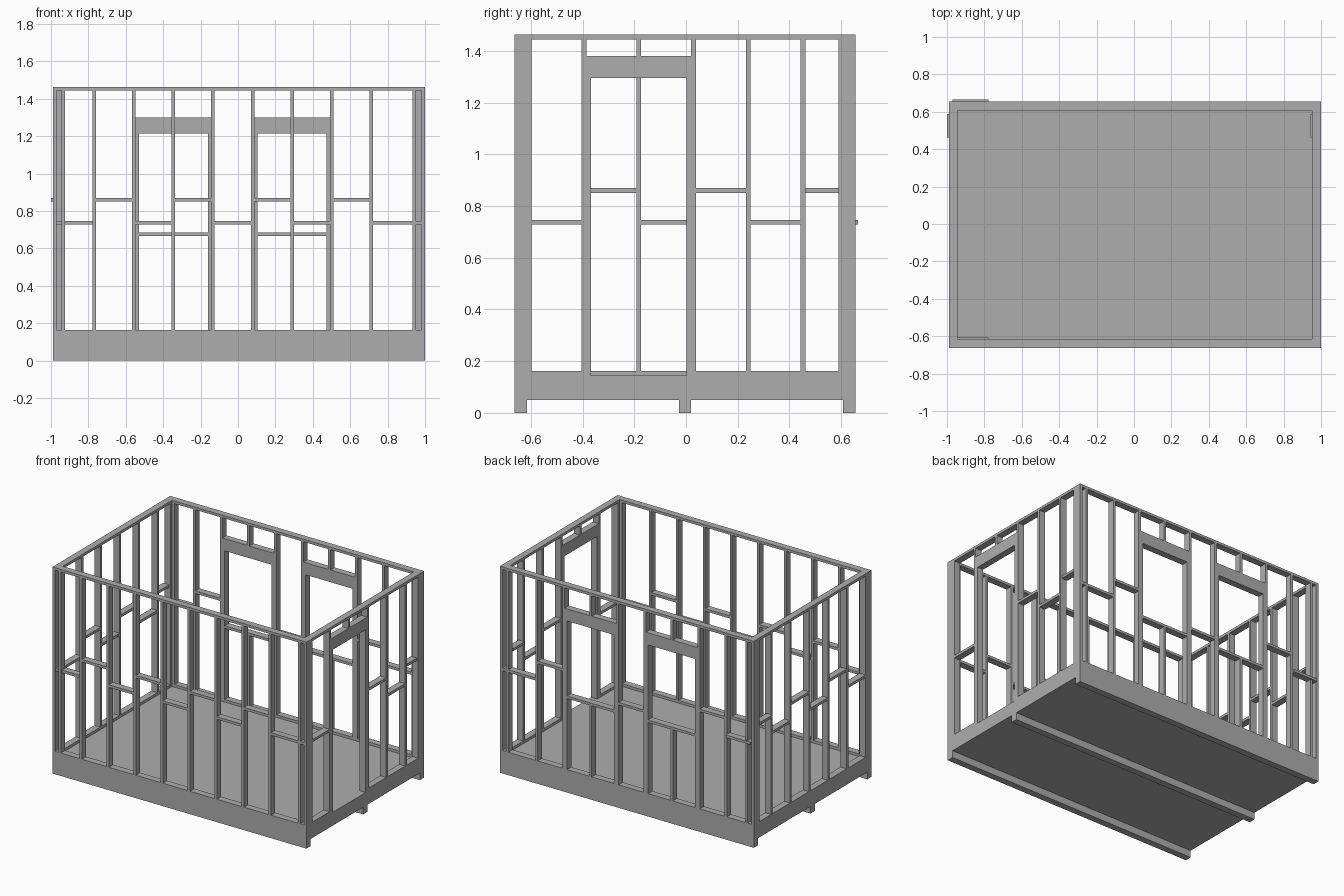
import bpy, bmesh
from mathutils import Matrix, Vector

cube = bpy.data.objects.get("Cube")
if cube:
    bpy.data.objects.remove(cube, do_unlink=True)

T, D = 0.0185, 0.0475            # timber thickness and wall depth
X0, X1, Y0, Y1 = -0.99, 1.0, -0.663, 0.655
FLOOR, TOP = 0.144, 1.463        # floor surface and top of walls
BASE, HEAD = FLOOR + T, TOP - T  # stud ends
STEP = 0.2117                    # stud spacing
SLIP = 0.01                      # misplaced nogging offset

grey = bpy.data.materials.new("timber_grey")
grey.use_nodes = True
colour = (0.42, 0.42, 0.42, 1)
grey.diffuse_color = colour
grey.node_tree.nodes["Principled BSDF"].inputs["Base Color"].default_value = colour


def timbers(name, boxes):
    """One object made of boxes, each given by its low and high corners."""
    bm = bmesh.new()
    for lo, hi in boxes:
        lo, hi = Vector(lo), Vector(hi)
        bmesh.ops.create_cube(bm, size=1, matrix=Matrix.Translation((lo + hi) / 2)
                              @ Matrix.Diagonal((*(hi - lo), 1)))
    mesh = bpy.data.meshes.new(name)
    bm.to_mesh(mesh)
    bm.free()
    mesh.materials.append(grey)
    bpy.context.collection.objects.link(bpy.data.objects.new(name, mesh))


def wall(name, axis, start, end, face, openings=(), double_ends=False, slip_bay=0, slip=0):
    """Stud wall along an axis; openings are (first stud, last stud, head, head top, sill)."""
    def box(u0, u1, z0, z1, off=0):
        v0, v1 = face + off, face + off + D
        if axis == "x":
            return (u0, v0, z0), (u1, v1, z1)
        return (v0, u0, z0), (v1, u1, z1)

    count = int((end - start - 2 * T) / STEP) + 1
    lefts = [start + STEP * i for i in range(count)]
    if end - T - lefts[-1] < 0.08:
        lefts.pop()
    lefts.append(end - T)
    studs, noggings, framing = [], [], []
    plates = [box(start, end, HEAD, TOP)]

    # Studs, cut short where an opening crosses them
    for i, u in enumerate(lefts):
        gap = next((o for o in openings if o[0] < i < o[1]), None)
        if gap:
            studs.append(box(u, u + T, gap[3], HEAD))
            if gap[4]:
                studs.append(box(u, u + T, BASE, gap[4] - T))
        else:
            studs.append(box(u, u + T, BASE, HEAD))
    if double_ends:
        for u in (start + D, end - D - T):
            studs.append(box(u, u + T, BASE, HEAD))

    # Staggered noggings between studs
    for i in range(len(lefts) - 1):
        if not any(o[0] <= i < o[1] for o in openings):
            z = 0.851 if i % 2 else 0.728
            noggings.append(box(lefts[i] + T, lefts[i + 1], z, z + T,
                                slip if i == slip_bay else 0))

    # Lintels, jack studs and sills; a door also cuts the bottom plate
    cursor = start
    for first, last, head, head_top, sill in openings:
        a, b = lefts[first] + T, lefts[last]
        framing.append(box(a, b, head, head_top))
        framing += [box(a, a + T, BASE, head), box(b - T, b, BASE, head)]
        if sill:
            framing.append(box(a + T, b - T, sill - T, sill))
        else:
            plates.append(box(cursor, a + T, FLOOR, BASE))
            cursor = b - T
    plates.append(box(cursor, end, FLOOR, BASE))

    timbers(name + "_studs", studs)
    timbers(name + "_plates", plates)
    timbers(name + "_noggings", noggings)
    if framing:
        timbers(name + "_opening_frames", framing)


# Floor deck on three bearers
timbers("floor_deck", [((X0, Y0, 0.05), (X1, Y1, FLOOR))])
middle = (Y0 + Y1) / 2
timbers("floor_bearers", [((X0, y, 0), (X1, y + D, 0.05))
                          for y in (Y0, middle - D / 2, Y1 - D)])

# Four walls, the long ones running past the short ones
windows = [(2, 4, 1.215, 1.301, 0.684), (5, 7, 1.215, 1.301, 0.684)]
door = [(1, 3, 1.296, 1.38, None)]
wall("front_wall", "x", X0, X1, Y0, double_ends=True, slip=SLIP)
wall("back_wall", "x", X0, X1, Y1 - D, windows, double_ends=True, slip=SLIP)
wall("right_wall", "y", Y0 + D, Y1 - D, X0, slip_bay=5, slip=-SLIP)
wall("left_wall", "y", Y0 + D, Y1 - D, X1 - D, door, slip_bay=5, slip=-SLIP)
